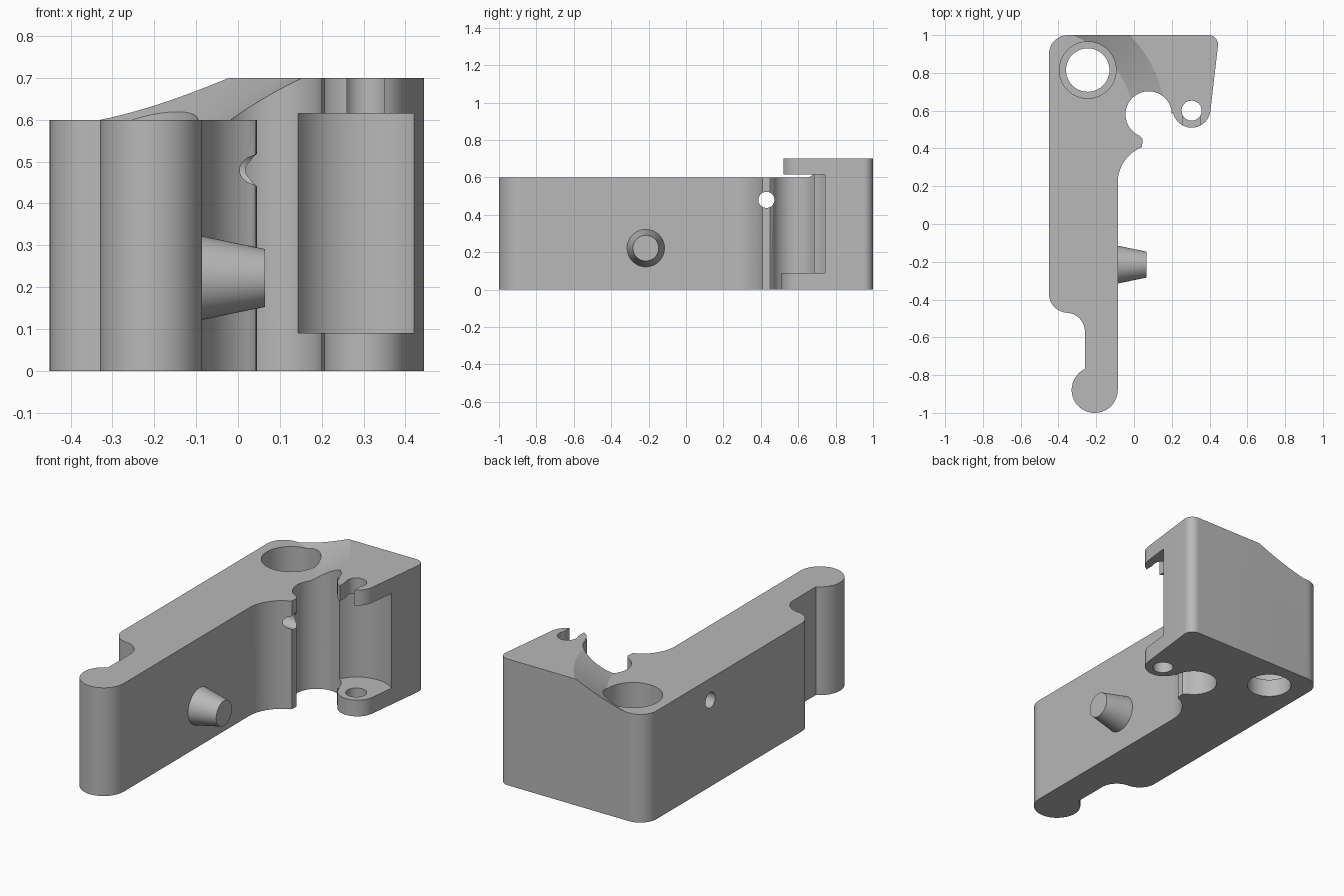
import bpy, bmesh
from math import cos, sin, radians, pi
from mathutils import Matrix

cube = bpy.data.objects.get("Cube")
if cube:
    bpy.data.objects.remove(cube, do_unlink=True)

GREY = (0.48, 0.48, 0.48, 1)
mat = bpy.data.materials.new("plain_grey")
mat.use_nodes = True
mat.diffuse_color = GREY
mat.node_tree.nodes["Principled BSDF"].inputs["Base Color"].default_value = GREY


def make(name, bm):
    bmesh.ops.recalc_face_normals(bm, faces=bm.faces)
    mesh = bpy.data.meshes.new(name)
    bm.to_mesh(mesh)
    bm.free()
    mesh.materials.append(mat)
    ob = bpy.data.objects.new(name, mesh)
    bpy.context.collection.objects.link(ob)
    return ob


def arc(cx, cy, r, a0, a1):
    n = max(4, int(abs(a1 - a0) / 5))
    angles = [radians(a0 + (a1 - a0) * i / n) for i in range(n + 1)]
    return [(cx + r * cos(a), cy + r * sin(a)) for a in angles]


def prism(name, points, z0, z1):
    bm = bmesh.new()
    face = bm.faces.new([bm.verts.new((x, y, z0)) for x, y in points])
    out = bmesh.ops.extrude_face_region(bm, geom=[face])
    tops = [v for v in out["geom"] if isinstance(v, bmesh.types.BMVert)]
    bmesh.ops.translate(bm, verts=tops, vec=(0, 0, z1 - z0))
    return make(name, bm)


def cone(name, centre, r0, r1, depth, along_x=False, n=64):
    bm = bmesh.new()
    place = Matrix.Translation(centre)
    if along_x:
        place = place @ Matrix.Rotation(pi / 2, 4, 'Y')
    place = place @ Matrix.Translation((0, 0, depth / 2))
    bmesh.ops.create_cone(bm, cap_ends=True, segments=n, radius1=r0,
                          radius2=r1, depth=depth, matrix=place)
    return make(name, bm)


def box(name, x0, x1, y0, y1, z0, z1):
    return prism(name, [(x0, y0), (x1, y0), (x1, y1), (x0, y1)], z0, z1)


def smooth(ob):
    bpy.ops.object.select_all(action='DESELECT')
    ob.select_set(True)
    bpy.context.view_layer.objects.active = ob
    bpy.ops.object.shade_smooth_by_angle(angle=radians(25))


def cut(target, cutter):
    cutter.hide_render = True
    bpy.context.view_layer.objects.active = target
    mod = target.modifiers.new("cut", 'BOOLEAN')
    mod.operation = 'DIFFERENCE'
    mod.solver = 'EXACT'
    mod.object = cutter
    bpy.ops.object.modifier_apply(modifier=mod.name)
    bpy.data.objects.remove(cutter, do_unlink=True)


# Body outline: arm, round foot, hooked pocket, hinge lug and back corners
outline = (
    arc(-0.35, 0.90, 0.10, 90, 180)
    + arc(-0.35, -0.37, 0.10, 180, 270)
    + arc(-0.36, -0.57, 0.10, 90, 0)
    + arc(-0.208, -0.878, 0.122, 115, 360)
    + arc(0.114, 0.22, 0.20, 180, 112)
    + [(0.043, 0.41), (0.045, 0.45)]
    + arc(0.0775, 0.58, 0.1225, 247, 0)
    + arc(0.305, 0.61, 0.10, 190, 355)
    + arc(0.395, 0.95, 0.05, -5, 90)
)
body = prism("bracket_body", outline, 0, 0.70)

# Lower deck and the curved ramp up to the raised corner
cut(body, box("deck_cutter", -1, 0.06, -1.2, 0.60, 0.60, 0.90))
cut(body, cone("ramp_cutter", (-0.5, 0.53, 0.60), 0.50, 0.84, 0.20, n=128))

# Counterbored mounting hole
cut(body, cone("bore_cutter", (-0.245, 0.815, -0.1), 0.115, 0.115, 1))
cut(body, cone("counterbore_cutter", (-0.245, 0.815, 0.10), 0.15, 0.15, 1))

# Hinge recess between the lugs, hinge hole and open slot in the upper lug
cut(body, cone("recess_cutter", (0.305, 0.605, 0.09), 0.18, 0.18, 0.525))
cut(body, cone("hinge_hole_cutter", (0.305, 0.60, -0.1), 0.053, 0.053, 1))
cut(body, box("slot_cutter", 0.26, 0.35, 0.40, 0.59, 0.55, 0.80))

# Cross hole through the arm
cut(body, cone("cross_hole_cutter", (-0.8, 0.43, 0.48), 0.043, 0.043, 0.95, True))
smooth(body)

# Tapered peg on the side of the arm
peg = cone("tapered_peg", (-0.095, -0.215, 0.222), 0.102, 0.069, 0.16, True)
smooth(peg)
